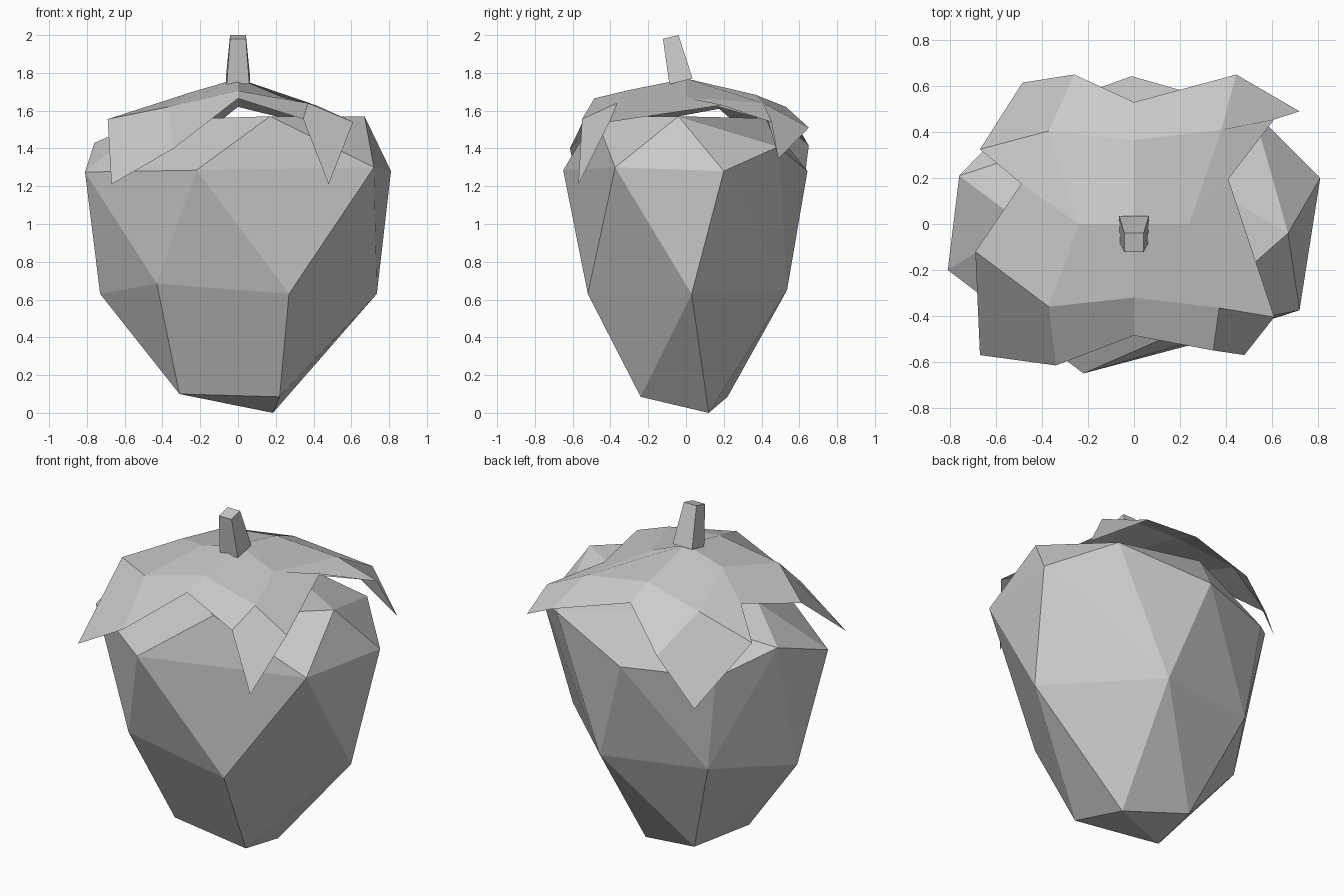
import bpy, bmesh


def add_object(name, bm):
    bmesh.ops.recalc_face_normals(bm, faces=bm.faces[:])
    mesh = bpy.data.meshes.new(name)
    bm.to_mesh(mesh)
    bm.free()
    ob = bpy.data.objects.new(name, mesh)
    bpy.context.collection.objects.link(ob)
    return ob


def hull(name, rings):
    # faceted convex solid spanned by stacked rings of points
    bm = bmesh.new()
    for ring in rings:
        for p in ring:
            bm.verts.new(p)
    bmesh.ops.convex_hull(bm, input=bm.verts[:])
    bmesh.ops.dissolve_limit(bm, angle_limit=0.01, verts=bm.verts[:], edges=bm.edges[:])
    return add_object(name, bm)


def sheet(name, rows):
    # surface of quads through a grid of points
    bm = bmesh.new()
    grid = [[bm.verts.new(p) for p in row] for row in rows]
    for a, b in zip(grid, grid[1:]):
        for i in range(len(a) - 1):
            bm.faces.new((a[i], a[i + 1], b[i + 1], b[i]))
    return add_object(name, bm)


# Berry body: tip, middle, shoulder and top rings
hull("berry_body", [
    [(.185, .12, 0), (.22, -.24, .085), (-.21, .22, .085), (-.31, -.16, .10)],
    [(.27, -.52, .63), (.735, .03, .63), (.20, .535, .65),
     (-.44, .42, .69), (-.73, -.02, .63), (-.43, -.43, .685)],
    [(-.22, -.65, 1.285), (.72, -.375, 1.30), (.81, .20, 1.28), (.52, .49, 1.41),
     (-.01, .643, 1.28), (-.52, .46, 1.28), (-.76, .21, 1.43), (-.81, -.20, 1.275)],
    [(.67, -.04, 1.57), (.17, -.48, 1.57), (-.12, .42, 1.56), (-.48, 0, 1.55)],
])

# Leaf cap: a draped grid whose four corners are the leaf tips (front row first)
sheet("leaf_cap", [
    [(-.67, -.57, 1.21), (-.34, -.615, 1.40), (0, -.485, 1.665), (.345, -.55, 1.555), (.48, -.57, 1.21)],
    [(-.69, -.12, 1.555), (-.37, -.36, 1.62), (0, -.32, 1.705), (.37, -.365, 1.64), (.61, -.405, 1.54)],
    [(-.49, .175, 1.61), (-.24, 0, 1.70), (0, 0, 1.77), (.24, 0, 1.67), (.41, .195, 1.63)],
    [(-.67, .325, 1.48), (-.37, .405, 1.62), (0, .365, 1.685), (.38, .41, 1.64), (.61, .455, 1.54)],
    [(-.485, .615, 1.14), (-.26, .65, 1.415), (0, .53, 1.62), (.445, .65, 1.51), (.72, .49, 1.345)],
])

# Stem: tapered four-sided stalk leaning forward
hull("stem", [
    [(s * w, y, z) for s in (-1, 1)]
    for w, y, z in ((.06, -.088, 1.74), (.065, .035, 1.77), (.042, -.122, 1.98), (.042, -.04, 2.0))
])
